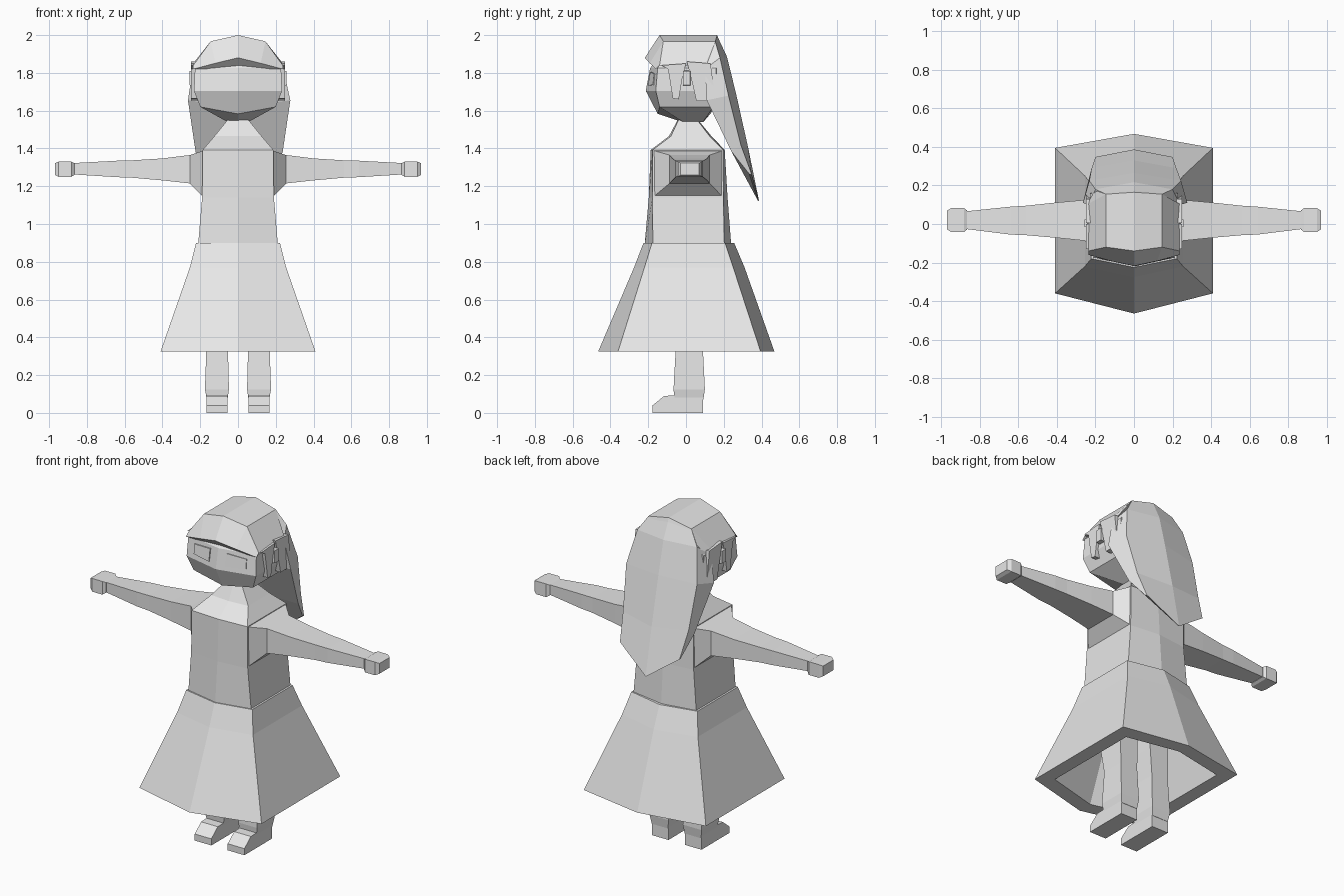
import bpy, bmesh
from mathutils import Vector

clay = bpy.data.materials.new("light_grey")
clay.diffuse_color = (0.8, 0.8, 0.8, 1)


def loft(name, rings, closed=False):
    """Bridge rings of equal point count; cap the ends unless the loft closes on itself."""
    bm = bmesh.new()
    vs = [[bm.verts.new(p) for p in r] for r in rings]
    n = len(rings[0])
    pairs = list(zip(vs, vs[1:])) + ([(vs[-1], vs[0])] if closed else [])
    for a, b in pairs:
        for i in range(n):
            j = (i + 1) % n
            bm.faces.new((a[i], a[j], b[j], b[i]))
    if not closed:
        bm.faces.new(vs[0])
        bm.faces.new(vs[-1])
    bmesh.ops.recalc_face_normals(bm, faces=bm.faces)
    me = bpy.data.meshes.new(name)
    bm.to_mesh(me)
    bm.free()
    me.materials.append(clay)
    ob = bpy.data.objects.new(name, me)
    bpy.context.collection.objects.link(ob)
    return ob


def mirror_x(ob):
    ob.modifiers.new("mirror", 'MIRROR').use_mirror_merge = False
    return ob


def hexring(x, y_front, y_fc, y_back, y_bc, z, z_fc=None):
    """Six-sided ring: corners at +-x, ridge points on the centre line."""
    zf = z if z_fc is None else z_fc
    return [(0, y_fc, zf), (x, y_front, z), (x, y_back, z),
            (0, y_bc, z), (-x, y_back, z), (-x, y_front, z)]


def rect_x(x, y0, y1, z0, z1):
    return [(x, y0, z0), (x, y1, z0), (x, y1, z1), (x, y0, z1)]


def rect_z(z, x0, x1, y0, y1):
    return [(x0, y0, z), (x1, y0, z), (x1, y1, z), (x0, y1, z)]


def arch(low, mid, top):
    """Left-right symmetric five-point section."""
    flip = lambda p: (-p[0], p[1], p[2])
    return [flip(low), flip(mid), top, mid, low]


# Skirt: flared hollow shell with a thick hem
loft("skirt", [
    hexring(.41, -.36, -.465, .395, .468, .325),
    hexring(.255, -.22, -.275, .25, .31, .77),
    hexring(.222, -.18, -.225, .207, .255, .90),
    hexring(.15, -.12, -.15, .14, .17, .90),
    hexring(.18, -.16, -.20, .18, .23, .77),
    hexring(.325, -.29, -.375, .32, .385, .325)], closed=True)

# Torso, tapering over the shoulders to the neck
loft("torso", [
    hexring(.212, -.175, -.22, .203, .24, .88),
    hexring(.190, -.178, -.197, .198, .22, 1.14),
    hexring(.187, -.177, -.187, .198, .205, 1.392),
    hexring(.125, -.08, -.09, .125, .135, 1.465),
    hexring(.056, -.04, -.045, .06, .065, 1.55)])

# Arms with a wide sleeve base
mirror_x(loft("arm", [
    rect_x(.18, -.177, .198, 1.14, 1.39),
    rect_x(.255, -.087, .125, 1.215, 1.365),
    rect_x(.40, -.072, .112, 1.231, 1.347),
    rect_x(.56, -.058, .095, 1.245, 1.337),
    rect_x(.64, -.055, .09, 1.248, 1.335),
    rect_x(.88, -.025, .065, 1.263, 1.322)]))

# Hands with bevelled ends
mirror_x(loft("hand", [
    rect_x(.866, -.028, .07, 1.26, 1.322),
    rect_x(.882, -.042, .082, 1.25, 1.33),
    rect_x(.95, -.042, .082, 1.25, 1.33),
    rect_x(.97, -.028, .07, 1.26, 1.322)]))

# Legs
mirror_x(loft("leg", [
    rect_z(.07, .056, .165, -.06, .092),
    rect_z(.125, .048, .175, -.066, .10),
    rect_z(.325, .053, .168, -.055, .09),
    rect_z(.50, .045, .172, -.085, .085),
    rect_z(.88, .035, .18, -.10, .10)]))

# Shoes: side profile swept across the foot
shoe = [(.09, 0), (.09, .10), (-.06, .092), (-.115, .09), (-.177, .04), (-.177, 0)]
mirror_x(loft("shoe", [[(x, y, z) for y, z in shoe] for x in (.055, .167)]))

# Head
loft("head", [
    hexring(.055, -.015, -.02, .09, .092, 1.54),
    hexring(.20, -.14, -.15, .145, .16, 1.62, 1.583),
    hexring(.233, -.16, -.213, .16, .18, 1.705),
    hexring(.228, -.15, -.19, .16, .18, 1.825),
    hexring(.14, -.10, -.11, .13, .14, 1.93)])


# Eyes: thin plates lying on the angled face
def face_y(x, z):
    t = (z - 1.705) / .12
    return (-.213 + .023 * t) + x / .23 * (.053 - .013 * t)


eye = [(.055, 1.732), (.055, 1.806), (.175, 1.795), (.175, 1.737)]
mirror_x(loft("eye", [[(x, face_y(x, z) - d, z) for x, z in eye] for d in (-.003, .006)]))

# Ears
mirror_x(loft("ear", [rect_x(.215, -.018, .025, 1.73, 1.815),
                      rect_x(.257, -.015, .022, 1.735, 1.81)]))

# Hair cap with a pointed fringe edge
loft("hair_cap", [
    arch((.237, -.16, 1.82), (.12, -.192, 1.851), (0, -.218, 1.88)),
    arch((.237, -.14, 1.84), (.145, -.12, 1.967), (0, -.14, 2.0)),
    arch((.245, .10, 1.84), (.145, .155, 1.967), (0, .165, 2.0)),
    arch((.237, .10, 1.80), (.20, .18, 1.87), (0, .213, 1.88))])

# Side locks framing the ears
front_lock = [(-.13, 1.84), (-.095, 1.82), (-.07, 1.665), (-.038, 1.66), (-.02, 1.77), (.0, 1.85)]
rear_lock = [(.005, 1.86), (.03, 1.76), (.055, 1.65), (.115, 1.65), (.15, 1.70), (.13, 1.85)]
for name, lock in (("front_lock", front_lock), ("rear_lock", rear_lock)):
    mirror_x(loft(name, [[(x, y, z) for y, z in lock] for x in (.205, .248)]))


# Long back hair, thinning to a pointed tip
def hair_ring(front, corner, back, inner):
    return arch(front, corner, back) + [inner]


hair = loft("back_hair", [
    hair_ring((.13, .10, 1.94), (.145, .155, 1.966), (0, .164, 1.999), (0, .08, 1.95)),
    hair_ring((.24, .10, 1.82), (.20, .18, 1.88), (0, .217, 1.885), (0, .10, 1.82)),
    hair_ring((.265, .11, 1.655), (.232, .225, 1.68), (0, .265, 1.69), (0, .14, 1.62)),
    hair_ring((.225, .24, 1.385), (.22, .29, 1.42), (0, .33, 1.40), (0, .27, 1.37)),
    hair_ring((.20, .335, 1.265), (.20, .348, 1.262), (0, .387, 1.12), (0, .38, 1.125))])
# The right edge flares a little further out
for v in hair.data.vertices:
    if v.co.x > .22 and v.co.z < 1.7:
        v.co.x += .012
